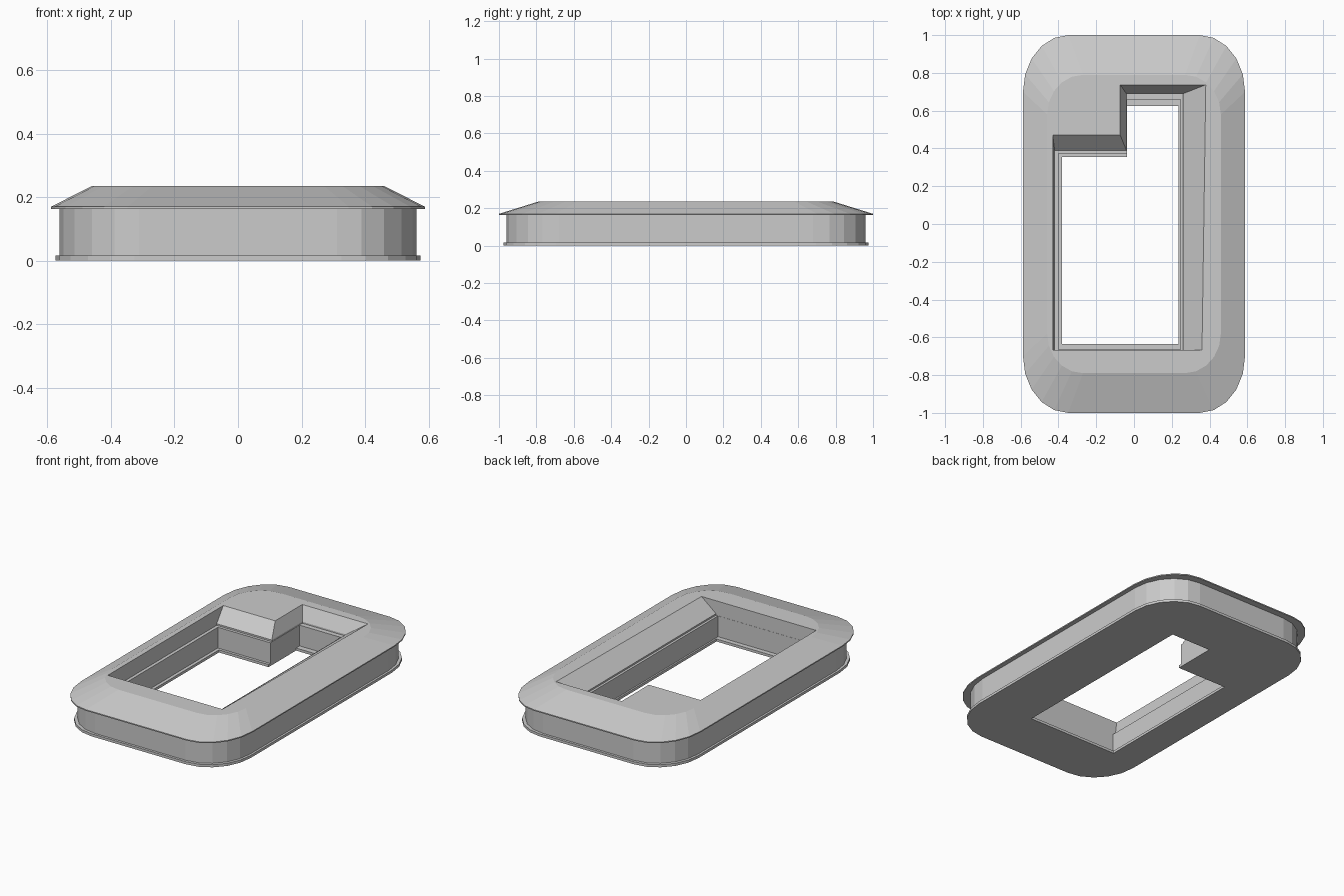
import bpy, bmesh, math

if "Cube" in bpy.data.objects:
    bpy.data.objects.remove(bpy.data.objects["Cube"])


def rounded(hx, hy, rx, ry, z, seg=5):
    """Rounded rectangle loop with faceted elliptical corners."""
    pts = []
    for q, (sx, sy) in enumerate([(1, 1), (-1, 1), (-1, -1), (1, -1)]):
        for i in range(seg + 1):
            a = math.pi / 2 * (q + i / seg)
            pts.append((sx * (hx - rx) + rx * math.cos(a),
                        sy * (hy - ry) + ry * math.sin(a), z))
    return pts


def stepped(left, right, front, back, step_x, step_y, z, front_right=None):
    """L-shaped opening with its back left corner filled in."""
    fr = right if front_right is None else front_right
    return [(fr, front, z), (right, back, z), (step_x, back, z),
            (step_x, step_y, z), (left, step_y, z), (left, front, z)]


def loft(bm, loops):
    """Join successive loops with quads and return the end loops' edges."""
    rings = [[bm.verts.new(p) for p in loop] for loop in loops]
    for a, b in zip(rings, rings[1:]):
        for i in range(len(a)):
            j = (i + 1) % len(a)
            bm.faces.new((a[i], a[j], b[j], b[i]))
    return [[bm.edges.get((r[i], r[(i + 1) % len(r)])) for i in range(len(r))]
            for r in (rings[0], rings[-1])]


bm = bmesh.new()

# Outside: base plate, recessed wall, overhanging rim, sloping top
out_bottom, out_top = loft(bm, [
    rounded(.575, .975, .25, .28, 0),
    rounded(.575, .975, .25, .28, .016),
    rounded(.562, .96, .25, .28, .016),
    rounded(.562, .96, .25, .28, .163),
    rounded(.588, 1.0, .24, .30, .163),
    rounded(.588, 1.0, .24, .30, .17),
    rounded(.46, .79, .19, .21, .235),
])

# Inside: base lip, vertical wall, small ledge, uneven bevel to the top
in_bottom, in_top = loft(bm, [
    stepped(-.38, .235, -.635, .625, -.038, .355, 0),
    stepped(-.38, .235, -.635, .625, -.038, .355, .016),
    stepped(-.40, .245, -.665, .66, -.038, .372, .016),
    stepped(-.40, .245, -.665, .66, -.038, .372, .145),
    stepped(-.42, .26, -.666, .69, -.04, .39, .145),
    stepped(-.42, .26, -.666, .69, -.04, .39, .155),
    stepped(-.43, .38, -.667, .737, -.073, .47, .235, .36),
])

# Flat top and underside between the outside and the opening
for edges in (out_bottom + in_bottom, out_top + in_top):
    bmesh.ops.triangle_fill(bm, edges=edges, use_beauty=True)
bmesh.ops.recalc_face_normals(bm, faces=bm.faces[:])
bmesh.ops.dissolve_limit(bm, angle_limit=0.001, verts=[], edges=bm.edges[:])

mesh = bpy.data.meshes.new("hollow_frame")
bm.to_mesh(mesh)
bm.free()
frame = bpy.data.objects.new("hollow_frame", mesh)
bpy.context.collection.objects.link(frame)
